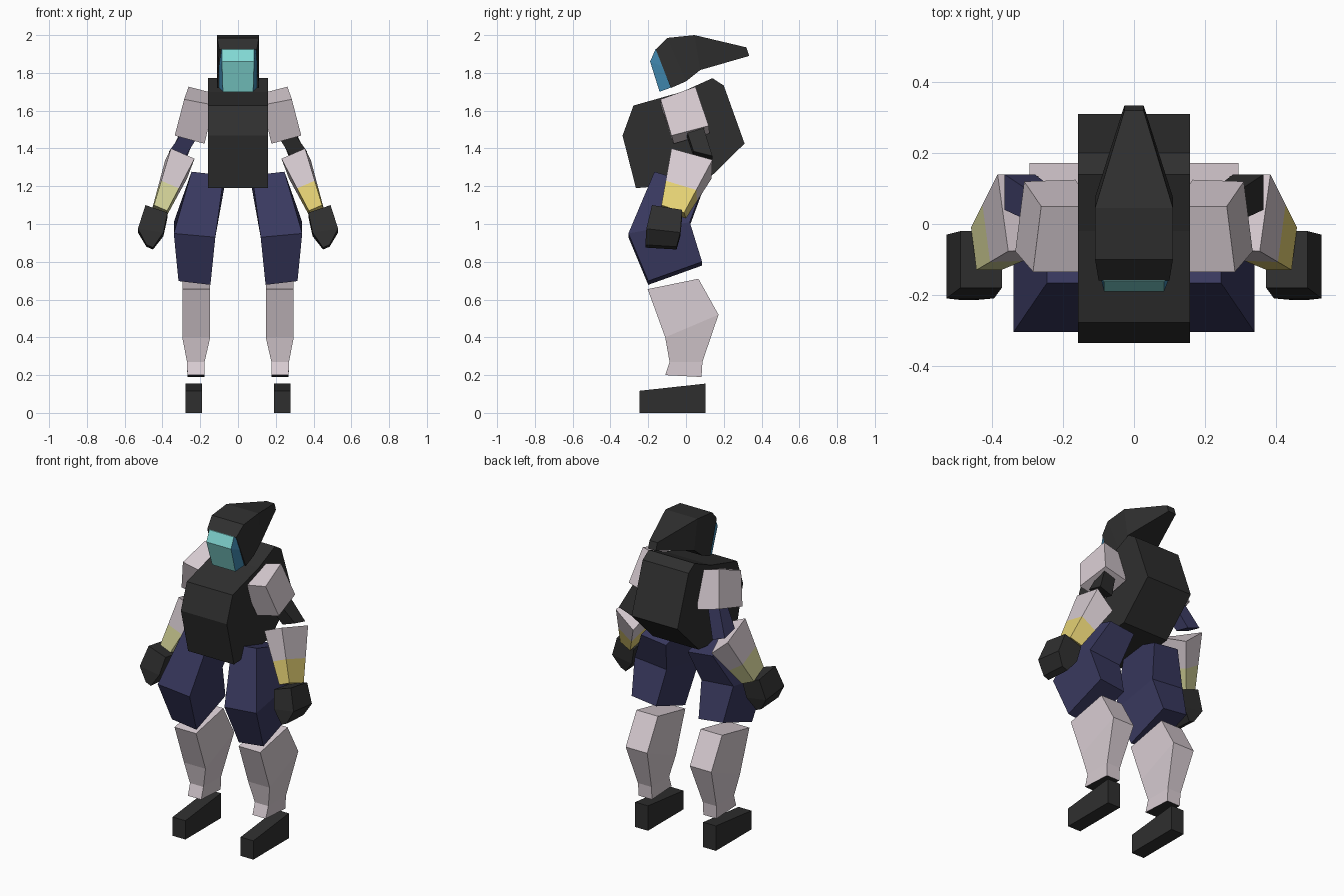
import bpy, bmesh
from mathutils import Vector

if "Cube" in bpy.data.objects:
    bpy.data.objects.remove(bpy.data.objects["Cube"])


def material(name, r, g, b):
    lin = [((c / 255 + 0.055) / 1.055) ** 2.4 for c in (r, g, b)]
    m = bpy.data.materials.new(name)
    m.diffuse_color = (*lin, 1)
    m.use_nodes = True
    m.node_tree.nodes["Principled BSDF"].inputs["Base Color"].default_value = m.diffuse_color
    return m


DARK = material("charcoal", 47, 47, 47)
NAVY = material("navy", 57, 57, 95)
LIGHT = material("pale_mauve", 217, 205, 211)
YELLOW = material("yellow", 232, 212, 118)
KHAKI = material("pale_khaki", 216, 215, 155)
CYAN = material("cyan", 130, 216, 212)
BLUE = material("blue", 66, 138, 178)


def loft(name, rings, mats, rule=None):
    """Skin equal-sized rings of points and cap both ends."""
    bm = bmesh.new()
    vr = [[bm.verts.new(p) for p in r] for r in rings]
    n = len(vr[0])
    bm.faces.new(vr[0])
    bm.faces.new(vr[-1])
    for a, b in zip(vr, vr[1:]):
        for i in range(n):
            j = (i + 1) % n
            bm.faces.new((a[i], a[j], b[j], b[i]))
    bmesh.ops.recalc_face_normals(bm, faces=bm.faces)
    bm.normal_update()
    if rule:
        for f in bm.faces:
            f.material_index = rule(f)
    me = bpy.data.meshes.new(name)
    bm.to_mesh(me)
    bm.free()
    for m in mats:
        me.materials.append(m)
    ob = bpy.data.objects.new(name, me)
    bpy.context.collection.objects.link(ob)
    return ob


def limb_ring(s, xo, xi, front, back, drop=0):
    """Quad ring: outer/inner x, front and back (y, z); inner side lowered by drop."""
    (fy, fz), (by, bz) = front, back
    return [(s * xo, fy, fz), (s * xo, by, bz),
            (s * xi, by, bz - drop), (s * xi, fy, fz - drop)]


def centre_ring(wf, wb, front, back):
    """Symmetric quad ring with its own half width at front and back."""
    (fy, fz), (by, bz) = front, back
    return [(-wf, fy, fz), (wf, fy, fz), (wb, by, bz), (-wb, by, bz)]


# Torso: side profile extruded across x
torso = [(-.278, 1.627), (-.02, 1.70), (.14, 1.772), (.20, 1.733),
         (.31, 1.426), (.10, 1.22), (-.265, 1.19), (-.336, 1.468)]
loft("torso", [[(x, y, z) for y, z in torso] for x in (-.158, .158)], [DARK])

# Hood sweeping back to a narrow tail
loft("hood", [centre_ring(.10, .11, (-.16, 1.925), (-.08, 1.72)),
              centre_ring(.11, .11, (-.10, 1.985), (.0, 1.755)),
              centre_ring(.11, .11, (.045, 2.0), (.075, 1.815)),
              centre_ring(.027, .027, (.32, 1.935), (.335, 1.89))], [DARK])

# Visor: cyan front, blue cheeks
loft("visor", [centre_ring(.08, .10, (-.14, 1.70), (-.08, 1.722)),
               centre_ring(.085, .10, (-.19, 1.86), (-.125, 1.835)),
               centre_ring(.085, .10, (-.162, 1.925), (-.152, 1.928))],
     [CYAN, BLUE], lambda f: 1 if abs(f.normal.x) > .3 else 0)

for side, s in (("left", -1), ("right", 1)):
    # Shoulder block
    loft(side + "_shoulder", [
        [(s * .285, -.135, 1.66), (s * .262, .05, 1.727),
         (s * .12, .05, 1.69), (s * .13, -.135, 1.63)],
        [(s * .335, -.077, 1.468), (s * .31, .12, 1.52),
         (s * .165, .125, 1.48), (s * .177, -.065, 1.425)]], [LIGHT])

    # Elbow link
    loft(side + "_elbow", [
        limb_ring(s, .29, .215, (.005, 1.49), (.09, 1.52), .03),
        limb_ring(s, .365, .28, (.04, 1.385), (.14, 1.36), .03)],
        [NAVY if s < 0 else DARK])

    # Forearm with coloured cuff
    top = [Vector(p) for p in ((s * .355, -.077, 1.40), (s * .385, .14, 1.34),
                               (s * .27, .135, 1.24), (s * .23, -.07, 1.346))]
    end = [Vector(p) for p in ((s * .445, -.13, 1.10), (s * .46, -.01, 1.06),
                               (s * .385, .0, 1.03), (s * .375, -.13, 1.07))]
    split = [a.lerp(b, .57) for a, b in zip(top, end)]
    loft(side + "_forearm", [top, split], [LIGHT])
    loft(side + "_cuff", [split, end], [KHAKI if s < 0 else YELLOW])

    # Fist
    loft(side + "_hand", [
        limb_ring(s, .49, .373, (-.18, 1.10), (-.02, 1.075), .04),
        limb_ring(s, .53, .395, (-.21, .975), (-.03, .955), .02),
        limb_ring(s, .485, .45, (-.215, .89), (-.05, .88), .015)], [DARK])

    # Thigh
    loft(side + "_thigh", [
        limb_ring(s, .246, .075, (-.167, 1.277), (.09, 1.20), .02),
        limb_ring(s, .34, .12, (-.305, .95), (.02, 1.01), .02),
        limb_ring(s, .315, .146, (-.20, .698), (.085, .80), .02)], [NAVY])

    # Shin with dark underside
    loft(side + "_shin", [
        limb_ring(s, .295, .147, (-.203, .655), (.066, .71)),
        limb_ring(s, .295, .147, (-.11, .40), (.172, .52)),
        limb_ring(s, .27, .177, (-.087, .27), (.087, .27)),
        limb_ring(s, .268, .177, (-.11, .20), (.082, .19))],
        [LIGHT, DARK], lambda f: 1 if f.normal.z < -.9 else 0)

    # Foot
    loft(side + "_foot", [
        limb_ring(s, .278, .19, (-.246, .117), (.103, .155)),
        limb_ring(s, .278, .19, (-.246, 0), (.103, 0))], [DARK])
